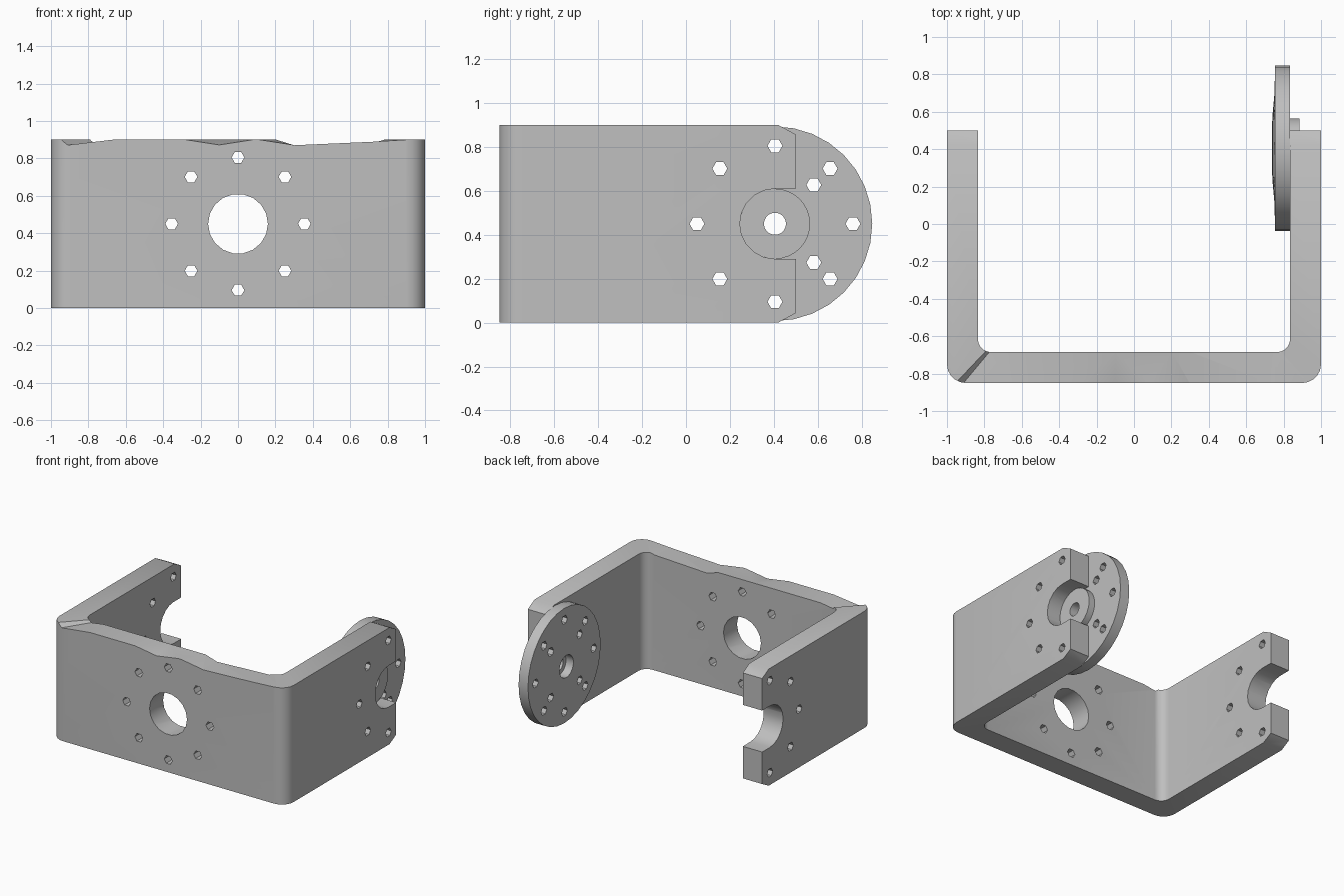
import bpy, bmesh
from math import cos, sin, radians
from mathutils import Vector

cube = bpy.data.objects.get("Cube")
if cube:
    bpy.data.objects.remove(cube, do_unlink=True)

HEIGHT = 0.9
MID = HEIGHT / 2
PIVOT = 0.405      # y of the arm pivot
RING = 0.355       # radius of the bolt circle
BORE = 0.16
BOLT = 0.034

metal = bpy.data.materials.new("grey metal")
metal.use_nodes = True
grey = (0.52, 0.52, 0.52, 1)
metal.diffuse_color = grey
metal.node_tree.nodes["Principled BSDF"].inputs["Base Color"].default_value = grey


def arc(cx, cy, r, start, end, steps):
    angles = [radians(start + (end - start) * i / steps) for i in range(steps + 1)]
    return [(cx + r * cos(a), cy + r * sin(a)) for a in angles]


def circle(cx, cy, r, sides):
    return arc(cx, cy, r, 0, 360, sides)[:-1]


def loft(bm, ring_a, ring_b):
    """Closed solid between two matching outlines."""
    a = [bm.verts.new(p) for p in ring_a]
    b = [bm.verts.new(p) for p in ring_b]
    faces = [bm.faces.new(a), bm.faces.new(b)]
    for i in range(len(a)):
        j = (i + 1) % len(a)
        faces.append(bm.faces.new((a[i], a[j], b[j], b[i])))
    bmesh.ops.recalc_face_normals(bm, faces=faces)


def prism_x(bm, outline, x0, x1):
    loft(bm, [(x0, y, z) for y, z in outline], [(x1, y, z) for y, z in outline])


def prism_y(bm, outline, y0, y1):
    loft(bm, [(x, y0, z) for x, z in outline], [(x, y1, z) for x, z in outline])


def make(name, bm):
    mesh = bpy.data.meshes.new(name)
    bm.to_mesh(mesh)
    bm.free()
    mesh.materials.append(metal)
    obj = bpy.data.objects.new(name, mesh)
    bpy.context.collection.objects.link(obj)
    return obj


def cut(obj, bm):
    """Subtract the solids in bm, then discard the cutter."""
    cutter = make("cutter", bm)
    cutter.hide_render = True
    mod = obj.modifiers.new("cut", "BOOLEAN")
    mod.operation = "DIFFERENCE"
    mod.solver = "EXACT"
    mod.object = cutter
    bpy.context.view_layer.objects.active = obj
    bpy.ops.object.modifier_apply(modifier=mod.name)
    bpy.data.objects.remove(cutter, do_unlink=True)


def finish(obj):
    bpy.ops.object.select_all(action="DESELECT")
    obj.select_set(True)
    bpy.context.view_layer.objects.active = obj
    bpy.ops.object.shade_smooth_by_angle(angle=radians(30))


def bolt_circle(cx, radius, angles):
    return [circle(cx + radius * cos(radians(a)), MID + radius * sin(radians(a)), BOLT, 6)
            for a in angles]


# U-shaped bracket with rounded bends
outline = [(-1, 0.5)]
outline += arc(-0.9, -0.75, 0.1, 180, 270, 5)
outline += arc(0.9, -0.75, 0.1, 270, 360, 5)
outline += [(1, 0.5), (0.835, 0.5)]
outline += arc(0.765, -0.615, 0.07, 0, -90, 5)
outline += arc(-0.765, -0.615, 0.07, -90, -180, 5)
outline += [(-0.835, 0.5)]
bm = bmesh.new()
loft(bm, [(x, y, 0) for x, y in outline], [(x, y, HEIGHT) for x, y in outline])
bracket = make("u_bracket", bm)

# Bore and bolt holes in the front wall
bm = bmesh.new()
prism_y(bm, circle(0, MID, BORE, 18), -1, -0.6)
for hole in bolt_circle(0, RING, range(0, 360, 45)):
    prism_y(bm, hole, -1, -0.6)

# Open slots, bolt holes and clipped corners in both arms
slot = [(0.6, MID + BORE)] + arc(PIVOT, MID, BORE, 90, 270, 10) + [(0.6, MID - BORE)]
prism_x(bm, slot, -1.1, 1.1)
for hole in bolt_circle(PIVOT, RING, range(90, 271, 45)):
    prism_x(bm, hole, -1.1, 1.1)
corner = [(0.401, 0.91), (0.52, 0.91), (0.52, 0.846)]
prism_x(bm, corner, -1.1, 1.1)
prism_x(bm, [(y, HEIGHT - z) for y, z in corner], -1.1, 1.1)
cut(bracket, bm)

# Uneven dents along the top of the front wall
outer = [(-0.97, 0.905), (-0.92, 0.87), (-0.66, 0.901), (-0.3, 0.901), (-0.1, 0.87),
         (0.1, 0.901), (0.3, 0.87), (0.75, 0.89), (0.95, 0.902)]
inner = [(-0.8, 0.905), (-0.77, 0.885), (-0.66, 0.901), (-0.3, 0.901), (-0.1, 0.901),
         (0.2, 0.901), (0.3, 0.87), (0.75, 0.89), (0.79, 0.902)]
rings = []
for edge, y in ((outer, -0.86), (inner, -0.68)):
    ring = edge + [(edge[-1][0], 1), (edge[0][0], 1)]
    rings.append([(x, y, z) for x, z in ring])
bm = bmesh.new()
loft(bm, *rings)
bmesh.ops.triangulate(bm, faces=bm.faces[:])
cut(bracket, bm)
finish(bracket)

# Pivot disc with a hub that sits in the arm slot: (radius, x) profile turned about x
profile = [(0.05, 0.8), (0.085, 0.8), (0.085, 0.737), (0.17, 0.74), (0.28, 0.75),
           (0.443, 0.755), (0.443, 0.835), (BORE, 0.835), (BORE, 0.885), (0.05, 0.885)]
SIDES = 32
bm = bmesh.new()
turns = []
for angle_y, angle_z in circle(0, 0, 1, SIDES):
    turns.append([bm.verts.new((x, PIVOT + r * angle_y, MID + r * angle_z)) for r, x in profile])
for i in range(SIDES):
    a, b = turns[i], turns[(i + 1) % SIDES]
    for k in range(len(profile)):
        n = (k + 1) % len(profile)
        bm.faces.new((a[k], a[n], b[n], b[k]))
bmesh.ops.recalc_face_normals(bm, faces=bm.faces[:])
disc = make("pivot_disc", bm)

# Outer and inner rings of bolt holes in the disc
bm = bmesh.new()
for hole in bolt_circle(PIVOT, RING, range(0, 360, 45)) + bolt_circle(PIVOT, 0.25, range(45, 360, 90)):
    prism_x(bm, hole, 0.6, 1)
cut(disc, bm)
finish(disc)
